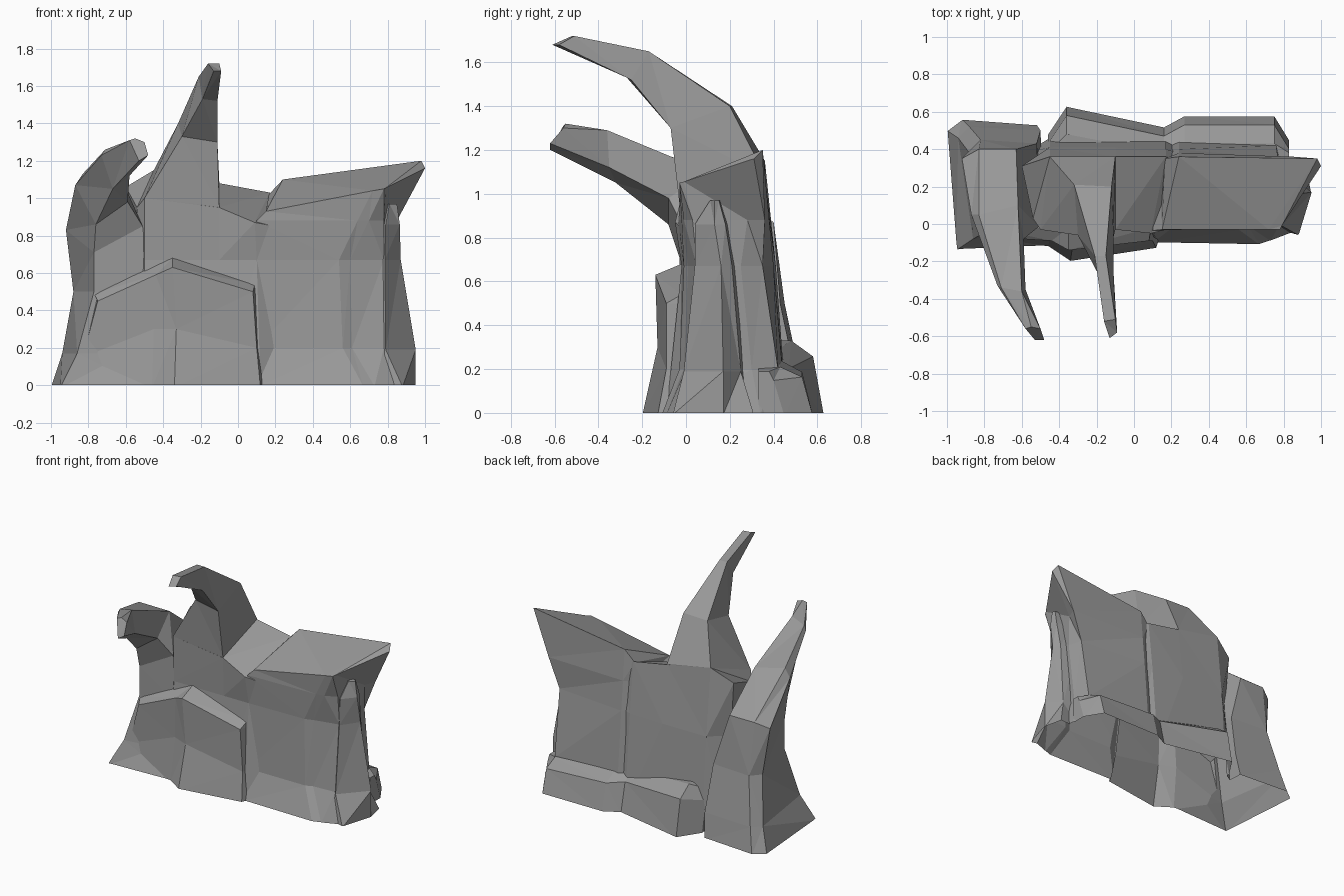
import bpy, bmesh

parts = []


def loft(name, rings):
    """Skin a list of equal-length closed rings of 3D points and cap both ends."""
    sink = -.004 - .002 * len(parts)          # bottoms are trimmed level later
    bm = bmesh.new()
    rows = [[bm.verts.new((x, y, z if z > 0 else sink)) for x, y, z in ring] for ring in rings]
    n = len(rows[0])
    for a, b in zip(rows, rows[1:]):
        for i in range(n):
            j = (i + 1) % n
            bm.faces.new((a[i], a[j], b[j], b[i]))
    bm.faces.new(rows[0])
    bm.faces.new(rows[-1])
    bmesh.ops.recalc_face_normals(bm, faces=bm.faces)
    bmesh.ops.triangulate(bm, faces=bm.faces)
    mesh = bpy.data.meshes.new(name)
    bm.to_mesh(mesh)
    bm.free()
    ob = bpy.data.objects.new(name, mesh)
    bpy.context.collection.objects.link(ob)
    parts.append(ob)


def level(z, *pts):
    """Horizontal ring at height z."""
    return [(x, y, z) for x, y in pts]


# Middle wall: sections run left to right, last one buried in the right block
loft("middle_wall", [
    [(-.56, 0, 0), (-.54, .02, .67), (-.54, .03, .95), (-.6, .31, 1.06), (-.57, .3, .67), (-.58, .38, 0)],
    [(-.5, -.08, 0), (-.5, -.02, .67), (-.5, -.03, 1.0), (-.45, .36, 1.15), (-.45, .41, .67), (-.45, .46, 0)],
    [(-.1, -.08, 0), (-.1, -.02, .67), (-.1, -.03, .95), (-.1, .36, 1.08), (-.1, .41, .67), (-.1, .46, 0)],
    [(.12, -.09, 0), (.1, -.02, .67), (.09, -.05, .87), (.17, .36, 1.03), (.17, .4, .67), (.17, .46, 0)],
    [(.3, 0, 0), (.3, .03, .67), (.3, 0, .83), (.3, .32, .93), (.3, .36, .67), (.3, .4, 0)],
])

# Right block with overhanging pointed corner
loft("right_block", [
    level(0, (.11, -.1), (.67, -.11), (.73, -.09), (.86, -.04), (.84, .34), (.78, .46), (.24, .46), (.14, .42)),
    level(.2, (.1, -.03), (.56, -.03), (.61, -.01), (.78, .0), (.79, .3), (.76, .42), (.24, .44), (.14, .4)),
    level(.67, (.09, -.02), (.54, -.01), (.6, .01), (.78, .05), (.8, .25), (.77, .35), (.24, .4), (.14, .36)),
    level(.88, (.1, -.035), (.64, -.02), (.7, -.01), (.78, .03), (.82, .28), (.85, .36), (.24, .38), (.14, .34)),
    [(.15, -.03, .93), (.72, -.03, 1.04), (.78, -.03, 1.05), (.79, -.01, 1.055),
     (1, .31, 1.16), (.98, .35, 1.2), (.24, .36, 1.1), (.165, .35, 1.02)],
])

# Buttress on the right end
loft("end_buttress", [
    level(0, (.74, -.02), (.88, -.06), (.95, .17), (.92, .31), (.72, .3)),
    level(.19, (.72, .06), (.79, -.01), (.95, .17), (.85, .25), (.72, .27)),
    level(.67, (.72, .1), (.785, .04), (.87, .16), (.84, .21), (.72, .24)),
    level(.86, (.74, .1), (.79, .04), (.865, .13), (.85, .18), (.74, .2)),
    level(.97, (.77, .12), (.81, .11), (.85, .13), (.84, .15), (.77, .16)),
])

# Middle horn curling forward
loft("middle_horn", [
    [(-.44, .34, .9), (-.11, .34, .9), (-.11, -.01, .85), (-.49, -.01, .85)],
    [(-.45, .36, 1.15), (-.1, .36, 1.085), (-.1, -.03, .955), (-.5, -.03, 1.0)],
    [(-.32, .21, 1.4), (-.12, .2, 1.4), (-.11, -.07, 1.3), (-.3, -.06, 1.33)],
    [(-.21, -.17, 1.65), (-.15, -.17, 1.65), (-.11, -.25, 1.52), (-.19, -.27, 1.53)],
    [(-.16, -.52, 1.72), (-.1, -.51, 1.72), (-.09, -.58, 1.68), (-.13, -.61, 1.68)],
])

# Left column rising into the shorter horn
loft("left_horn", [
    level(0, (-1, .5), (-.92, .56), (-.52, .53), (-.48, -.07), (-.95, -.14)),
    level(.17, (-.94, .46), (-.88, .52), (-.5, .5), (-.48, -.03), (-.86, -.08)),
    level(.5, (-.88, .38), (-.82, .45), (-.52, .43), (-.47, -.015), (-.77, -.03)),
    [(-.92, .35, .83), (-.83, .4, .87), (-.63, .4, .87), (-.51, -.015, .85), (-.77, -.03, .71)],
    [(-.87, .05, 1.07), (-.83, .05, 1.13), (-.62, .1, 1.1), (-.59, -.08, .98), (-.76, -.08, .86)],
    [(-.73, -.33, 1.23), (-.71, -.34, 1.26), (-.6, -.36, 1.29), (-.58, -.35, 1.12), (-.67, -.32, 1.05)],
    [(-.58, -.56, 1.31), (-.55, -.55, 1.32), (-.5, -.56, 1.3), (-.48, -.62, 1.23), (-.53, -.62, 1.2)],
])

# Front apron: stations of (base, middle, top lip, wall line)
apron = [
    [(-.94, -.14, 0), (-.83, -.06, .15), (-.75, -.07, .45), (-.77, -.02, .49)],
    [(-.46, -.12, 0), (-.45, -.08, .3), (-.44, -.09, .59), (-.44, -.02, .64)],
    [(-.34, -.2, 0), (-.33, -.13, .3), (-.35, -.14, .63), (-.35, -.02, .68)],
    [(.12, -.13, 0), (.1, -.09, .2), (.08, -.09, .5), (.09, -.02, .54)],
    [(.14, -.07, 0), (.12, 0, .2), (.1, 0, .5), (.1, .01, .53)],
]
loft("front_apron", [s + [(s[3][0], .1, s[3][2]), (s[3][0], .1, 0)] for s in apron])

# Back ledge: stations of (x, outer y, height)
ledge = [(-.46, .48, .28), (-.36, .63, .33), (.16, .52, .26), (.27, .58, .24), (.75, .58, .21), (.83, .45, .19)]
loft("back_ledge", [
    [(x, .33, 0), (x, y, 0), (x, y - .05, h * .78), (x, max(y - .15, .38), h), (x, .33, h)]
    for x, y, h in ledge])

# Fuse everything into one outer skin
rock = parts[0]
for p in parts[1:]:
    m = rock.modifiers.new(p.name, 'BOOLEAN')
    m.operation, m.solver, m.object = 'UNION', 'EXACT', p
skin = bpy.data.meshes.new_from_object(rock.evaluated_get(bpy.context.evaluated_depsgraph_get()))
rock.modifiers.clear()
rock.data = skin
rock.name = "horned_rock"
for p in parts[1:]:
    bpy.data.objects.remove(p)

# Trim level with the ground, leaving the underside open
bm = bmesh.new()
bm.from_mesh(skin)
bmesh.ops.bisect_plane(bm, geom=bm.verts[:] + bm.edges[:] + bm.faces[:],
                       plane_co=(0, 0, 0), plane_no=(0, 0, 1), clear_inner=True)
bm.to_mesh(skin)
bm.free()

# Dark grey stone
stone = bpy.data.materials.new("stone")
stone.diffuse_color = (.32, .32, .32, 1)
skin.materials.clear()
skin.materials.append(stone)
